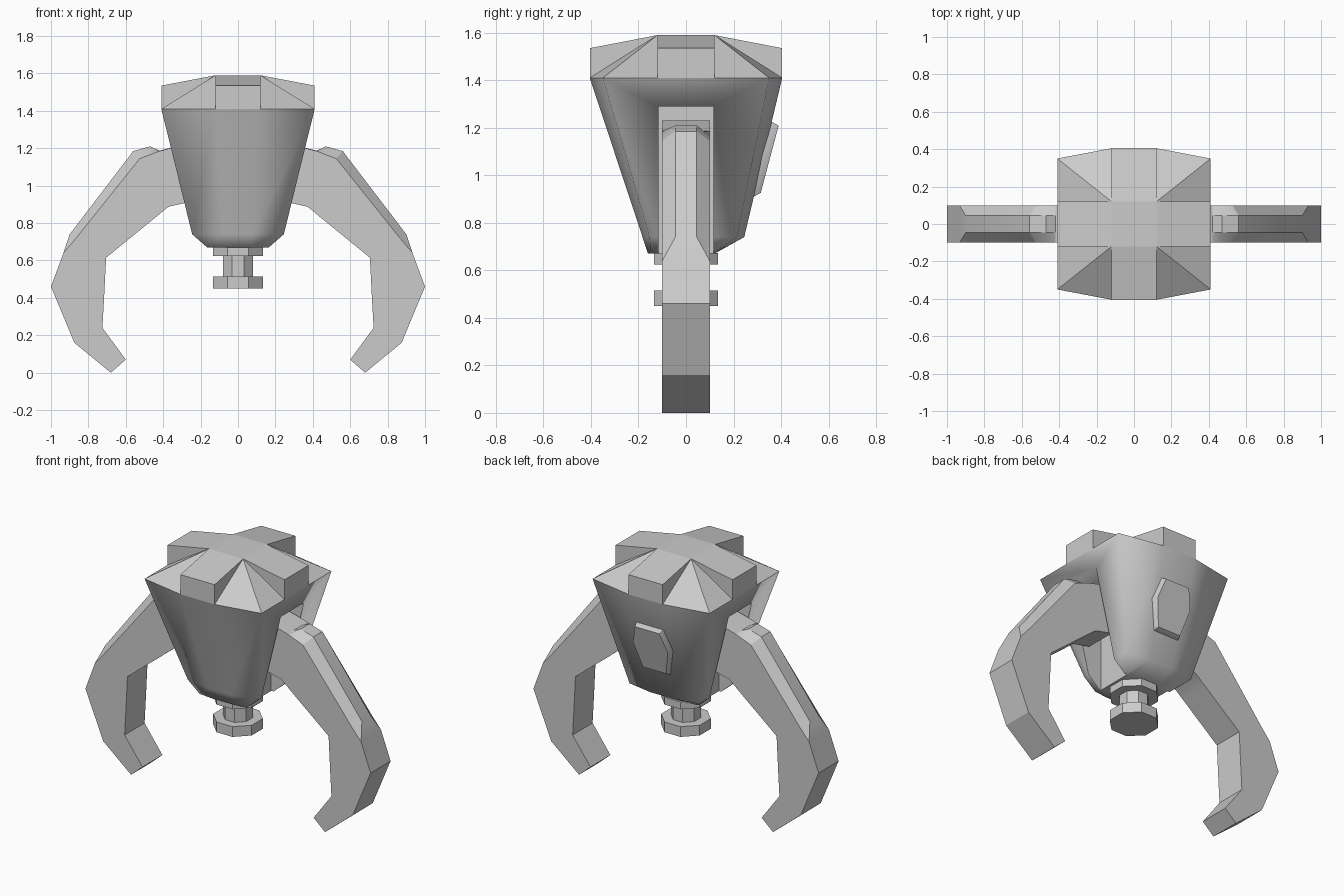
import bpy, bmesh, math
from mathutils import Vector

if "Cube" in bpy.data.objects:
    bpy.data.objects.remove(bpy.data.objects["Cube"])

grey = bpy.data.materials.new("plain_grey")
grey.use_nodes = True
COLOUR = (0.6, 0.6, 0.6, 1)
grey.diffuse_color = COLOUR
grey.node_tree.nodes["Principled BSDF"].inputs["Base Color"].default_value = COLOUR


def make(name, bm, smooth=None):
    bmesh.ops.remove_doubles(bm, verts=bm.verts, dist=0.0005)
    bmesh.ops.recalc_face_normals(bm, faces=bm.faces)
    me = bpy.data.meshes.new(name)
    bm.to_mesh(me)
    bm.free()
    ob = bpy.data.objects.new(name, me)
    bpy.context.collection.objects.link(ob)
    me.materials.append(grey)
    if smooth:
        shade(ob, smooth)
    return ob


def shade(ob, angle):
    bpy.ops.object.select_all(action='DESELECT')
    ob.select_set(True)
    bpy.context.view_layer.objects.active = ob
    bpy.ops.object.shade_smooth_by_angle(angle=math.radians(angle))


def loft(rings):
    """Skin closed rings of equal length and cap both ends."""
    bm = bmesh.new()
    vs = [[bm.verts.new(p) for p in r] for r in rings]
    n = len(vs[0])
    for a, b in zip(vs, vs[1:]):
        for i in range(n):
            j = (i + 1) % n
            bm.faces.new((a[i], a[j], b[j], b[i]))
    bm.faces.new(vs[0])
    bm.faces.new(vs[-1])
    return bm


# Tapered body: eight-point rings with slightly bowed front and back
def body_ring(z, x, front, back, bow, mid):
    return [(-x, front + bow, z), (-mid, front, z), (mid, front, z), (x, front + bow, z),
            (x, back - bow, z), (mid, back, z), (-mid, back, z), (-x, back - bow, z)]


body = make("body", loft([
    body_ring(0.67, 0.165, -0.16, 0.12, 0.01, 0.07),
    body_ring(0.74, 0.245, -0.183, 0.245, 0.03, 0.08),
    body_ring(1.41, 0.41, -0.405, 0.405, 0.055, 0.12)]))

# Side slots that hold the arms
for side in (-1, 1):
    bm = bmesh.new()
    bmesh.ops.create_cube(bm, size=1)
    for v in bm.verts:
        v.co = Vector((side * (0.45 + v.co.x * 0.6), v.co.y * 0.23, 0.9 + v.co.z * 0.78))
    cutter = make("slot_cutter", bm)
    mod = body.modifiers.new("slot", 'BOOLEAN')
    mod.operation = 'DIFFERENCE'
    mod.solver = 'EXACT'
    mod.object = cutter
    bpy.context.view_layer.objects.active = body
    bpy.ops.object.modifier_apply(modifier=mod.name)
    bpy.data.objects.remove(cutter)
shade(body, 82)

# Cap: raised cross with folded corners
W, X, Y, CY = 0.12, 0.41, 0.405, 0.35
LOW, EDGE, TOP = 1.41, 1.535, 1.59
bm = bmesh.new()


def face(*pts):
    bm.faces.new([bm.verts.new(p) for p in pts])


face((-W, -W, TOP), (W, -W, TOP), (W, W, TOP), (-W, W, TOP))
for s in (-1, 1):
    # bars running sideways and front to back
    face((s * W, -W, TOP), (s * X, -W, EDGE), (s * X, W, EDGE), (s * W, W, TOP))
    face((s * X, -W, LOW), (s * X, W, LOW), (s * X, W, EDGE), (s * X, -W, EDGE))
    face((-W, s * W, TOP), (-W, s * Y, EDGE), (W, s * Y, EDGE), (W, s * W, TOP))
    face((-W, s * Y, LOW), (W, s * Y, LOW), (W, s * Y, EDGE), (-W, s * Y, EDGE))
    for t in (-1, 1):
        # corner folds and bar flanks
        peak, corner = (s * W, t * W, TOP), (s * X, t * CY, LOW)
        face(peak, (s * X, t * W, LOW), corner)
        face(peak, corner, (s * W, t * Y, LOW))
        face(peak, (s * X, t * W, EDGE), (s * X, t * W, LOW))
        face(peak, (s * W, t * Y, LOW), (s * W, t * Y, EDGE))
face((-X, -CY, LOW), (-W, -Y, LOW), (W, -Y, LOW), (X, -CY, LOW), (X, -W, LOW), (X, W, LOW),
     (X, CY, LOW), (W, Y, LOW), (-W, Y, LOW), (-X, CY, LOW), (-X, W, LOW), (-X, -W, LOW))
make("cap", bm)

# Claw arms: inner edge, outer edge, ridge line, ridge half width
T = 0.1
ARM = [((0.25, 0.915), (0.25, 1.23), (0.25, 1.23), 0.045),
       ((0.36, 0.89), (0.42, 1.185), (0.42, 1.187), 0.045),
       ((0.375, 0.885), (0.47, 1.165), (0.47, 1.21), 0.045),
       ((0.45, 0.823), (0.525, 1.145), (0.56, 1.185), 0.045),
       ((0.705, 0.615), (0.865, 0.72), (0.90, 0.74), 0.045),
       ((0.708, 0.56), (0.933, 0.64), (0.933, 0.64), T),
       ((0.715, 0.42), (1.0, 0.46), (1.0, 0.46), T),
       ((0.725, 0.24), (0.875, 0.16), (0.875, 0.16), T),
       ((0.60, 0.07), (0.68, 0.0), (0.68, 0.0), T)]
for name, s in (("left_arm", 1), ("right_arm", -1)):
    rings = [[(s * i[0], -T, i[1]), (s * o[0], -T, o[1]), (s * r[0], -w, r[1]),
              (s * r[0], w, r[1]), (s * o[0], T, o[1]), (s * i[0], T, i[1])]
             for i, o, r, w in ARM]
    make(name, loft(rings), 25)


# Stem with two octagonal collars
def octagon(r, z):
    a = math.pi / 4
    return [(r * math.cos((k + 0.5) * a), r * math.sin((k + 0.5) * a), z) for k in range(8)]


for name, r, low, high in (("upper_collar", 0.146, 0.625, 0.672),
                           ("stem", 0.087, 0.51, 0.63),
                           ("lower_collar", 0.146, 0.45, 0.515)):
    make(name, loft([octagon(r, low), octagon(r, high)]))

# Hexagonal back plate lying on the sloped back
HEX = [(-0.095, 1.225), (0.095, 1.225), (0.135, 1.09), (0.09, 0.91), (-0.09, 0.91), (-0.135, 1.09)]


def plate_ring(scale, lift):
    return [(x * scale, 0.355 + (z - 1.225) * 0.24 + lift, 1.067 + (z - 1.067) * scale)
            for x, z in HEX]


make("back_plate", loft([plate_ring(1, -0.03), plate_ring(1, 0.005), plate_ring(0.9, 0.035)]), 30)
